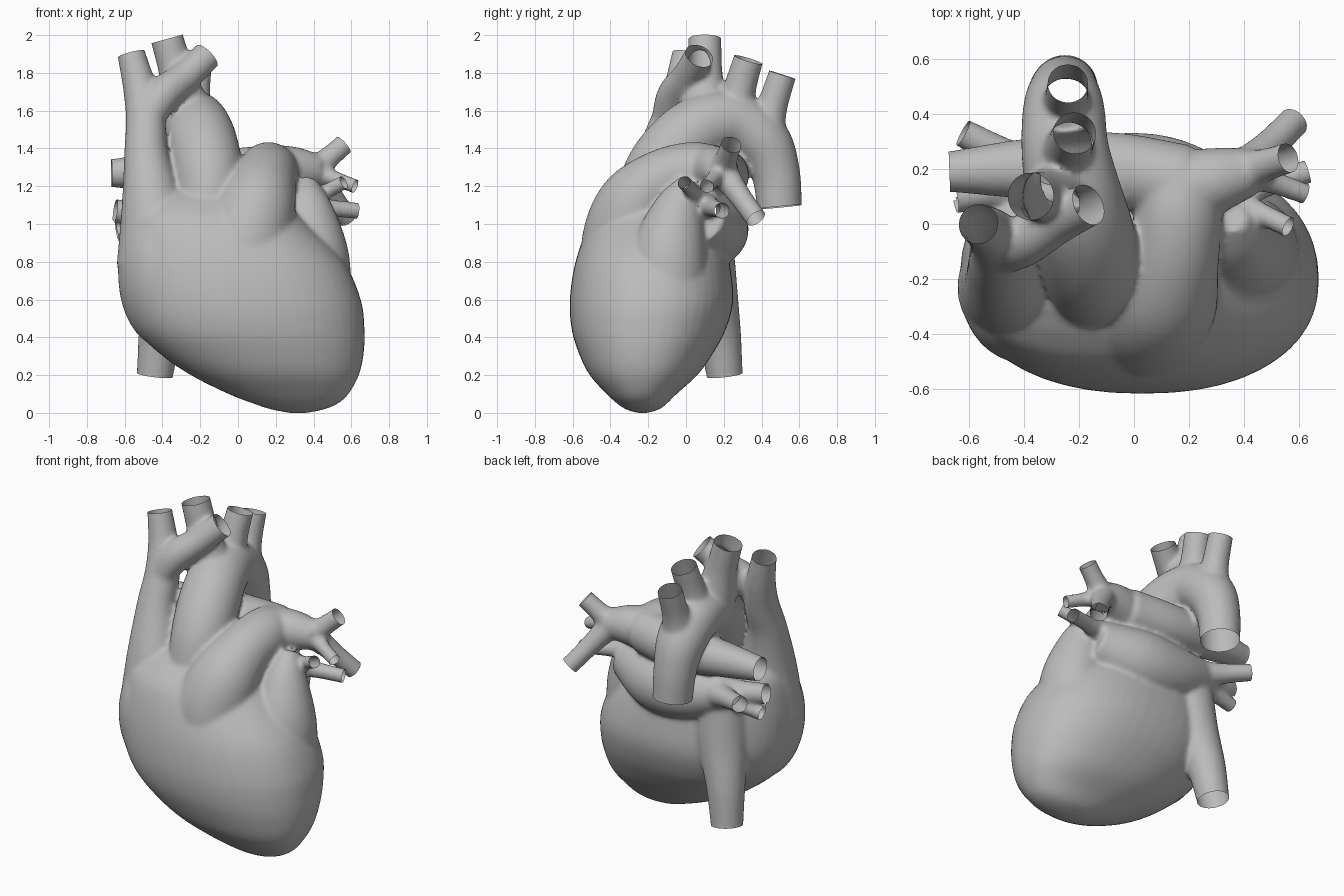
import bpy, bmesh, math
from mathutils import Vector, Matrix

cube = bpy.data.objects.get("Cube")
if cube:
    bpy.data.objects.remove(cube)

grey = bpy.data.materials.new("matte grey")
grey.use_nodes = True
grey.diffuse_color = (0.5, 0.5, 0.5, 1)
grey.node_tree.nodes["Principled BSDF"].inputs["Base Color"].default_value = (0.5, 0.5, 0.5, 1)

bm = bmesh.new()
open_ends = []
SIDES = 48


def spline(rows, steps=6):
    """Catmull-Rom through rows of any width."""
    pts = [Vector(r) for r in rows]
    pts = [2 * pts[0] - pts[1]] + pts + [2 * pts[-1] - pts[-2]]
    out = []
    for a, b, c, d in zip(pts, pts[1:], pts[2:], pts[3:]):
        for i in range(steps):
            t = i / steps
            out.append(0.5 * (2 * b + (c - a) * t + (2 * a - 5 * b + 4 * c - d) * t * t
                              + (3 * b - a - 3 * c + d) * t ** 3))
    return out + [pts[-2]]


def skin(rings):
    """Closed solid through a row of rings."""
    vs = [[bm.verts.new(p) for p in ring] for ring in rings]
    for a, b in zip(vs, vs[1:]):
        for i in range(SIDES):
            j = (i + 1) % SIDES
            bm.faces.new((a[i], a[j], b[j], b[i]))
    bm.faces.new(vs[0][::-1])
    bm.faces.new(vs[-1])


def vessel(*rows, cut=True):
    """Round tube along (x, y, z, radius); a cut vessel is opened at its last point."""
    path = spline([Vector(r) for r in rows])
    if cut:
        end = path[-1].xyz
        tip = (end - path[-2].xyz).normalized()
        open_ends.append((end, tip, rows[-1][3]))
        path.append(Vector((*(end + tip * 0.05), rows[-1][3])))
    rings, side = [], None
    for i, p in enumerate(path):
        t = (path[min(i + 1, len(path) - 1)].xyz - path[max(i - 1, 0)].xyz).normalized()
        side = t.orthogonal() if side is None else side - t * side.dot(t)
        side.normalize()
        up = t.cross(side)
        rings.append([p.xyz + (side * math.cos(a) + up * math.sin(a)) * (p[3] + 0.004)
                      for a in (math.tau * k / SIDES for k in range(SIDES))])
    skin(rings)


# Ventricles: height, x min, x max, y front, y back
sections = [
    (0.00, 0.27, 0.37, -0.26, -0.20),
    (0.02, 0.17, 0.46, -0.32, -0.14),
    (0.05, 0.08, 0.53, -0.365, -0.10),
    (0.10, -0.05, 0.585, -0.42, -0.05),
    (0.20, -0.25, 0.64, -0.51, 0.06),
    (0.31, -0.41, 0.665, -0.565, 0.14),
    (0.44, -0.54, 0.67, -0.605, 0.21),
    (0.60, -0.61, 0.65, -0.615, 0.25),
    (0.80, -0.63, 0.56, -0.585, 0.23),
    (1.00, -0.61, 0.37, -0.51, 0.19),
    (1.10, -0.57, 0.27, -0.42, 0.14),
    (1.17, -0.48, 0.17, -0.32, 0.08),
]
rings = []
for z, x0, x1, y0, y1 in spline(sections):
    ring = []
    for k in range(SIDES):
        c, s = math.cos(math.tau * k / SIDES), math.sin(math.tau * k / SIDES)
        ring.append(Vector(((x0 + x1) / 2 + (x1 - x0) / 2 * math.copysign(abs(c) ** 0.88, c),
                            (y0 + y1) / 2 + (y1 - y0) / 2 * math.copysign(abs(s) ** 0.88, s), z)))
    rings.append(ring)
skin(rings)

# Right atrium
bmesh.ops.create_uvsphere(
    bm, u_segments=48, v_segments=32, radius=1,
    matrix=Matrix.Translation((-0.4, -0.22, 0.74)) @ Matrix.Diagonal((0.235, 0.285, 0.39, 1)))

# Left atrial appendage
vessel((0.4, -0.1, 0.6, 0.2), (0.385, -0.09, 0.85, 0.195), (0.37, -0.04, 1.08, 0.13),
       (0.36, 0.02, 1.23, 0.05), cut=False)

# Left atrium
vessel((-0.42, 0.17, 1.04, 0.09), (-0.15, 0.15, 0.98, 0.17), (0.1, 0.12, 0.98, 0.195),
       (0.36, 0.06, 1.04, 0.14), cut=False)

# Aorta with its three arch branches
vessel((-0.16, -0.26, 1.0, 0.14), (-0.155, -0.16, 1.25, 0.175), (-0.185, -0.03, 1.42, 0.18),
       (-0.22, 0.11, 1.52, 0.17), (-0.25, 0.27, 1.535, 0.155), (-0.255, 0.41, 1.43, 0.145),
       (-0.255, 0.475, 1.27, 0.125), (-0.25, 0.495, 1.09, 0.115))
vessel((-0.26, 0.1, 1.56, 0.14), (-0.32, 0.1, 1.78, 0.092), (-0.375, 0.1, 1.98, 0.083))
vessel((-0.25, 0.25, 1.55, 0.12), (-0.235, 0.28, 1.7, 0.085), (-0.215, 0.33, 1.87, 0.075))
vessel((-0.25, 0.41, 1.42, 0.12), (-0.245, 0.45, 1.6, 0.08), (-0.24, 0.51, 1.79, 0.07))

# Superior vena cava and its side branch, inferior vena cava
vessel((-0.42, -0.23, 0.8, 0.22), (-0.45, -0.21, 1.08, 0.165), (-0.485, -0.15, 1.35, 0.115),
       (-0.49, -0.08, 1.55, 0.1), (-0.52, -0.03, 1.72, 0.085), (-0.565, 0, 1.9, 0.07))
vessel((-0.48, -0.1, 1.55, 0.08), (-0.4, -0.06, 1.68, 0.09), (-0.28, 0.01, 1.78, 0.08),
       (-0.165, 0.07, 1.89, 0.075))
vessel((-0.33, 0.08, 0.95, 0.16), (-0.35, 0.115, 0.7, 0.15), (-0.41, 0.175, 0.43, 0.112),
       (-0.44, 0.205, 0.2, 0.092))

# Pulmonary trunk and the two main arteries
vessel((0.02, -0.32, 0.65, 0.24), (0.05, -0.31, 0.92, 0.235), (0.1, -0.26, 1.1, 0.205),
       (0.14, -0.13, 1.225, 0.165), (0.16, 0.03, 1.275, 0.155), (0.16, 0.16, 1.27, 0.14), cut=False)
vessel((0.18, 0.15, 1.28, 0.135), (-0.1, 0.2, 1.26, 0.13), (-0.4, 0.2, 1.27, 0.105),
       (-0.67, 0.19, 1.27, 0.07))
vessel((0.16, 0.12, 1.28, 0.14), (0.3, 0.16, 1.29, 0.115), (0.42, 0.19, 1.28, 0.085), cut=False)

# Left lung branches: end point and radius, fanning out from the artery or atrium
hub, atrium = Vector((0.4, 0.19, 1.28)), Vector((0.33, 0.1, 1.1))
for root, end, r in [
    (hub, (0.56, 0.24, 1.42), 0.052), (hub, (0.58, 0.37, 1.03), 0.053),
    (hub, (0.62, 0.11, 1.2), 0.035), (atrium, (0.63, 0.19, 1.07), 0.04),
    (atrium, (0.56, -0.01, 1.22), 0.035),
]:
    mid = root.lerp(Vector(end), 0.5)
    vessel((*root, r + 0.025), (*mid, r + 0.004), (*end, r))

# Right lung veins
for end, r in [((-0.62, 0.33, 1.08), 0.048), ((-0.65, 0.1, 1.07), 0.058),
               ((-0.64, 0.13, 0.95), 0.04)]:
    root = Vector((-0.3, 0.16, 1.02))
    vessel((*root, r + 0.05), (*root.lerp(Vector(end), 0.5), r + 0.012), (*end, r))

# Fuse all parts into one soft skin
bmesh.ops.recalc_face_normals(bm, faces=bm.faces)
mesh = bpy.data.meshes.new("heart")
bm.to_mesh(mesh)
bm.free()
heart = bpy.data.objects.new("heart", mesh)
bpy.context.collection.objects.link(heart)
fuse = heart.modifiers.new("fuse", 'REMESH')
fuse.mode = 'VOXEL'
fuse.voxel_size = 0.013
soften = heart.modifiers.new("soften", 'SMOOTH')
soften.factor = 0.5
soften.iterations = 11
fused = bpy.data.meshes.new_from_object(heart.evaluated_get(bpy.context.evaluated_depsgraph_get()))
heart.modifiers.clear()
heart.data = fused

# Slice the vessel tips open, touching only faces in a short cylinder round each tip
bm = bmesh.new()
bm.from_mesh(fused)
for end, tip, r in open_ends:
    geom = set()
    for f in bm.faces:
        offset = f.calc_center_median() - end
        along = offset.dot(tip)
        if -0.05 < along < 0.075 and (offset - tip * along).length < 1.2 * r + 0.012:
            geom.update([f], f.verts, f.edges)
    bmesh.ops.bisect_plane(bm, geom=list(geom), plane_co=end, plane_no=tip, clear_outer=True)
bm.to_mesh(fused)
bm.free()

fused.materials.clear()
fused.materials.append(grey)
bpy.context.view_layer.objects.active = heart
heart.select_set(True)
bpy.ops.object.shade_smooth_by_angle(angle=math.radians(50))
